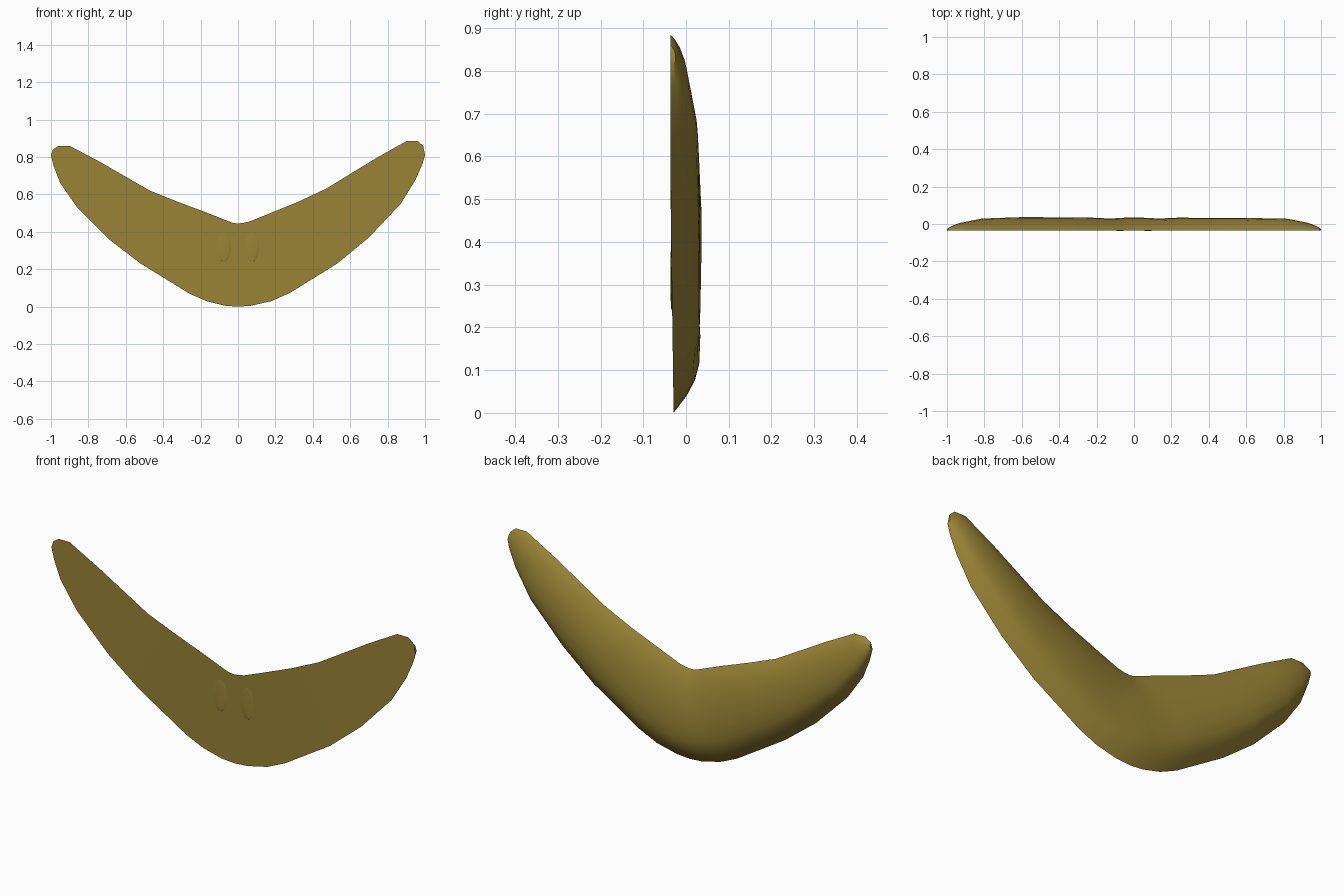
import bpy, bmesh, math
from mathutils import Vector

cube = bpy.data.objects.get("Cube")
if cube:
    bpy.data.objects.remove(cube, do_unlink=True)

# One flat colour
wood = bpy.data.materials.new("olive_wood")
wood.use_nodes = True
colour = (0.32, 0.23, 0.036, 1)
wood.diffuse_color = colour
wood.node_tree.nodes["Principled BSDF"].inputs["Base Color"].default_value = colour

# Stations from tip to tip: outer edge x, z, inner edge x, z, thickness
stations = [
    (-1.0, .81, -.99, .84, .012), (-.985, .75, -.96, .86, .025),
    (-.95, .66, -.90, .86, .042), (-.86, .53, -.74, .775, .065),
    (-.69, .36, -.47, .62, .072), (-.52, .23, -.32, .56, .07),
    (-.26, .07, -.16, .50, .066), (-.17, .03, -.06, .46, .061),
    (-.07, .005, -.025, .447, .065), (0, 0, 0, .445, .065),
    (.07, .005, .025, .447, .065), (.18, .03, .06, .455, .061),
    (.28, .075, .16, .495, .066), (.53, .23, .32, .56, .067),
    (.70, .37, .47, .63, .068), (.87, .55, .74, .795, .064),
    (.95, .68, .90, .885, .042), (.985, .76, .96, .885, .025),
    (1.0, .81, .99, .86, .012),
]

# Wing section: position across the blade, share of the thickness
section = [(0, 0), (.09, .48), (.17, .78), (.26, .95), (.4, 1),
           (.55, .95), (.7, .8), (.85, .52), (.95, .22), (1, 0)]


def front_y(z):
    """The nearly flat front leans forward a little towards the tips."""
    return -.029 - .007 * min(z / .5, 1)


def add_section(bm, ox, oz, ix, iz, thickness):
    ring = []
    for t, share in section:
        x, z = ox + (ix - ox) * t, oz + (iz - oz) * t
        ring.append(bm.verts.new((x, front_y(z) + thickness * share, z)))
    return ring


def finish(bm, name):
    bmesh.ops.recalc_face_normals(bm, faces=bm.faces[:])
    mesh = bpy.data.meshes.new(name)
    bm.to_mesh(mesh)
    bm.free()
    obj = bpy.data.objects.new(name, mesh)
    bpy.context.collection.objects.link(obj)
    mesh.materials.append(wood)
    bpy.ops.object.select_all(action='DESELECT')
    obj.select_set(True)
    bpy.context.view_layer.objects.active = obj
    bpy.ops.object.shade_smooth_by_angle(angle=math.radians(40))
    return obj


# Curved blade: domed back, flat front, closed tips
bm = bmesh.new()
rings = [add_section(bm, *s) for s in stations]
for a, b in zip(rings, rings[1:]):
    for i in range(len(section)):
        j = (i + 1) % len(section)
        bm.faces.new((a[i], a[j], b[j], b[i]))
for ring in (rings[0], rings[-1]):
    bm.faces.new(ring)
finish(bm, "curved_blade")

# Shallow swellings beside the elbow on the front
for side, name in ((-1, "right_elbow_swelling"), (1, "left_elbow_swelling")):
    bm = bmesh.new()
    bmesh.ops.create_uvsphere(bm, u_segments=20, v_segments=12, radius=1)
    bmesh.ops.scale(bm, vec=Vector((.035, .003, .08)), verts=bm.verts[:])
    bmesh.ops.translate(bm, vec=Vector((side * .075, front_y(.33), .32)), verts=bm.verts[:])
    finish(bm, name)
